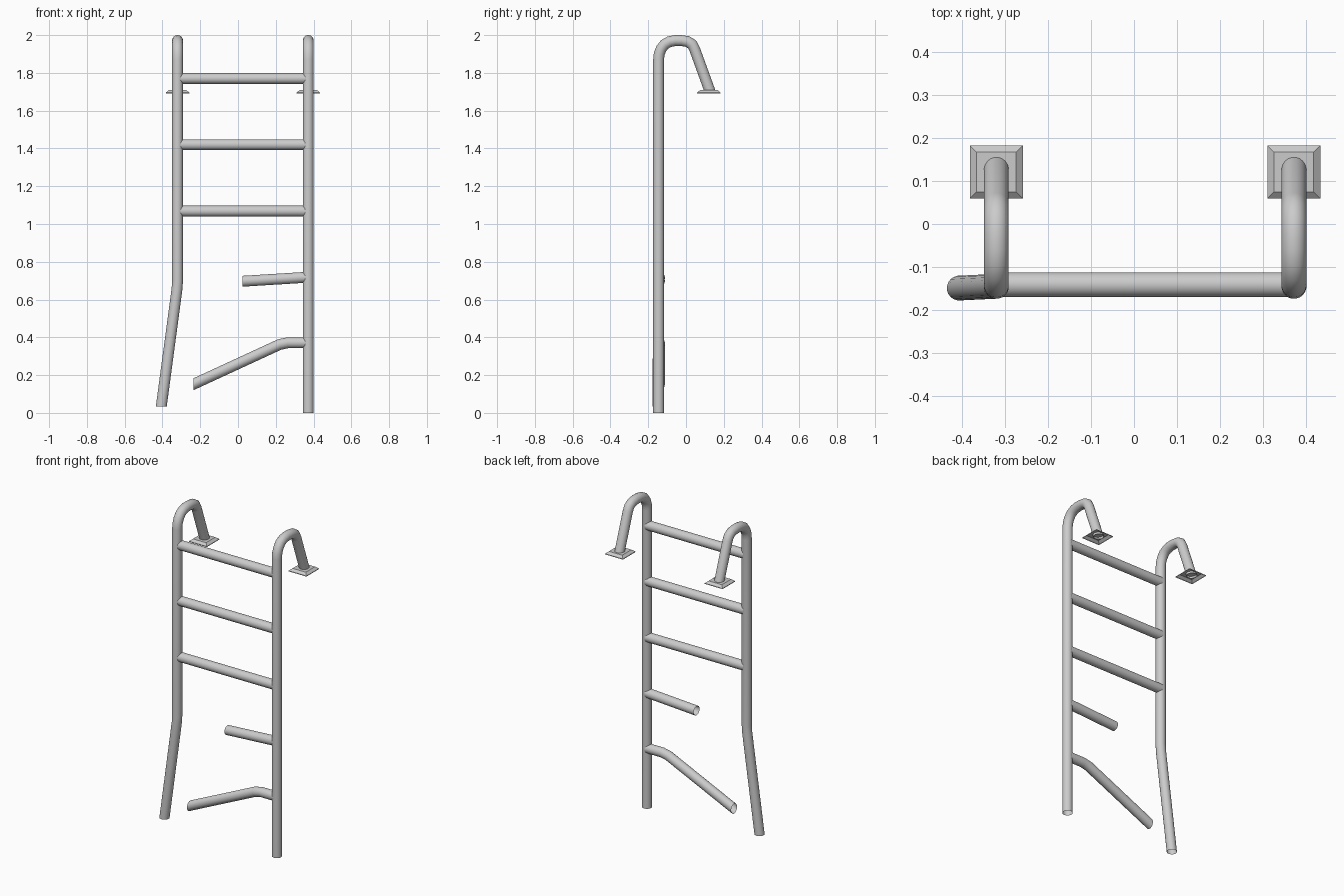
import bpy, bmesh, math
from mathutils import Vector

if "Cube" in bpy.data.objects:
    bpy.data.objects.remove(bpy.data.objects["Cube"])

R, SIDES = 0.029, 20
LEFT, RIGHT, YR, YS = -0.32, 0.372, -0.145, -0.141


def finish(name, bm, angle=35):
    bmesh.ops.recalc_face_normals(bm, faces=bm.faces)
    me = bpy.data.meshes.new(name)
    bm.to_mesh(me)
    bm.free()
    ob = bpy.data.objects.new(name, me)
    bpy.context.collection.objects.link(ob)
    bpy.ops.object.select_all(action='DESELECT')
    ob.select_set(True)
    bpy.context.view_layer.objects.active = ob
    bpy.ops.object.shade_smooth_by_angle(angle=math.radians(angle))
    return ob


def tube(name, pts, start_n=None, end_n=None):
    """Open pipe along a path with mitred joints and optional end cut planes."""
    pts = [Vector(p) for p in pts]
    dirs = [(b - a).normalized() for a, b in zip(pts, pts[1:])]
    normals = [Vector(start_n) if start_n else dirs[0]]
    normals += [(a + b).normalized() for a, b in zip(dirs, dirs[1:])]
    normals += [Vector(end_n) if end_n else dirs[-1]]
    u = dirs[0].orthogonal().normalized()
    v = dirs[0].cross(u)
    ring = []
    for i in range(SIDES):
        t = 2 * math.pi * i / SIDES
        ring.append(pts[0] + R * (math.cos(t) * u + math.sin(t) * v))
    bm = bmesh.new()
    prev = None
    for k, (p, n) in enumerate(zip(pts, normals)):
        d = dirs[max(k - 1, 0)]
        ring = [q + d * ((p - q).dot(n) / d.dot(n)) for q in ring]
        cur = [bm.verts.new(q) for q in ring]
        if prev:
            for i in range(SIDES):
                j = (i + 1) % SIDES
                bm.faces.new((prev[i], prev[j], cur[j], cur[i]))
        prev = cur
    return finish(name, bm)


def plate(name, x):
    """Square mounting foot: bevelled shell, open underneath."""
    bm = bmesh.new()
    rings = []
    for h, z in ((0.062, 1.692), (0.062, 1.696), (0.046, 1.709)):
        rings.append([bm.verts.new((x + sx * h, 0.121 + sy * h, z))
                      for sx, sy in ((-1, -1), (1, -1), (1, 1), (-1, 1))])
    for a, b in zip(rings, rings[1:]):
        for i in range(4):
            j = (i + 1) % 4
            bm.faces.new((a[i], a[j], b[j], b[i]))
    bm.faces.new(rings[-1])
    finish(name, bm, 10)


# Side rails with hooked tops (the left one is bent at the bottom)
hook = [(YR, 1.87), (-0.142, 1.90), (-0.131, 1.928), (-0.113, 1.951),
        (-0.088, 1.965), (-0.058, 1.971), (-0.025, 1.971), (0.008, 1.966),
        (0.032, 1.951), (0.046, 1.925), (0.13, 1.694)]
feet = {"left": (LEFT, [(-0.406, -0.149, 0.035), (LEFT - 0.003, YR, 0.655), (LEFT, YR, 0.70)]),
        "right": (RIGHT, [(RIGHT, YR, 0)])}
for side, (x, foot) in feet.items():
    tube(side + "_rail", foot + [(x, y, z) for y, z in hook], (0, 0, 1), (0, 0, -1))
    plate(side + "_mounting_plate", x)

# Whole rungs
for i, z in enumerate((1.77, 1.42, 1.068)):
    tube(f"rung_{i + 1}", [(LEFT + 0.005, YS, z), (RIGHT - 0.005, YS, z)])

# Broken rungs, cut upright at the free end
tube("broken_rung_short", [(RIGHT - 0.005, YS, 0.718), (0.025, YS, 0.697)],
     (-1, 0, 0), (-1, 0, 0))
tube("broken_rung_bent", [(RIGHT - 0.005, YS, 0.371), (0.262, YS, 0.371),
                          (0.22, YS, 0.362), (-0.235, YS, 0.152)],
     (-1, 0, 0), (-1, 0, 0))
